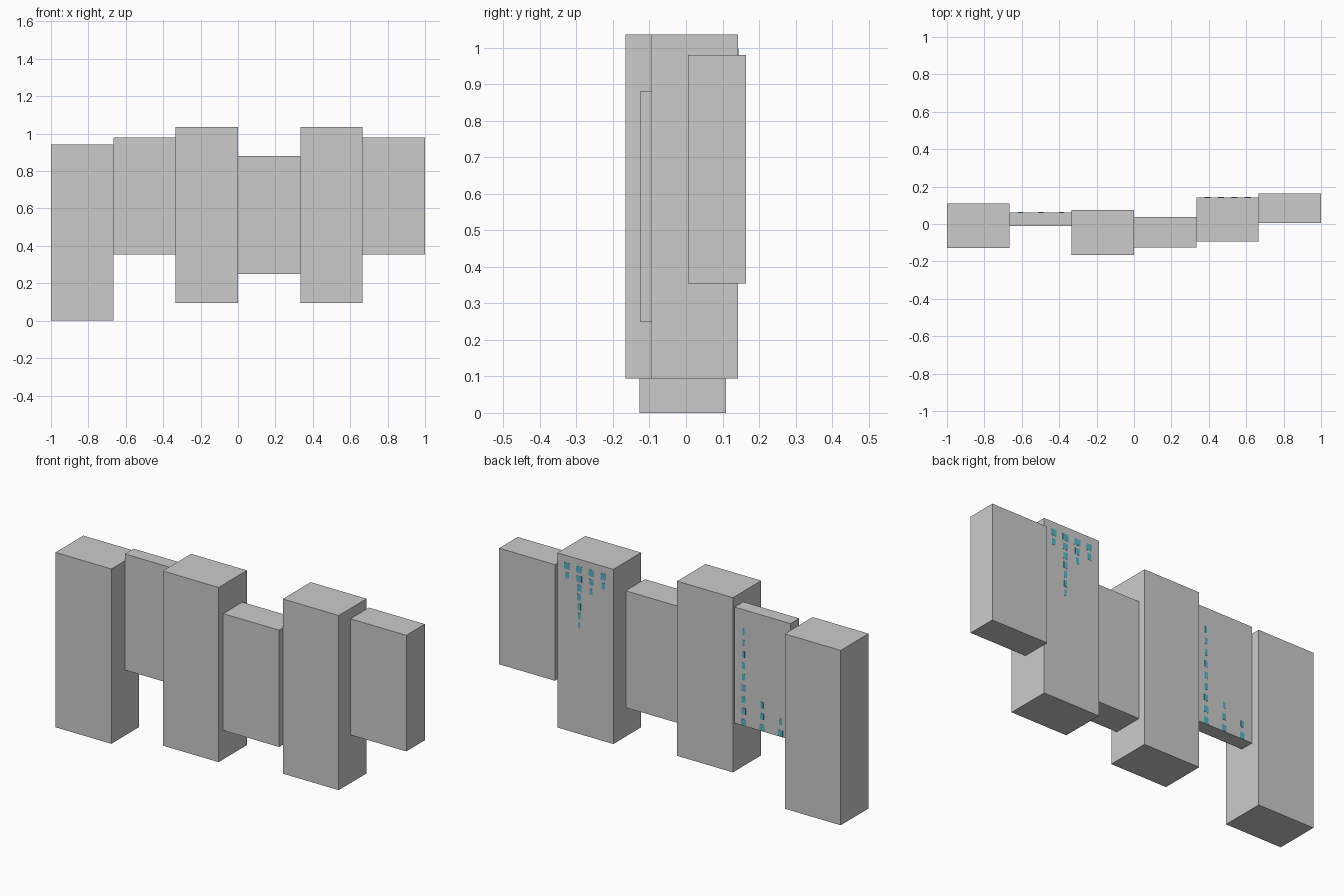
import bpy, bmesh
from mathutils import Matrix, Vector

if "Cube" in bpy.data.objects:
    bpy.data.objects.remove(bpy.data.objects["Cube"])


def add_box(bm, lo, hi):
    lo, hi = Vector(lo), Vector(hi)
    mat = Matrix.Translation((lo + hi) / 2) @ Matrix.Diagonal((*(hi - lo), 1))
    bmesh.ops.create_cube(bm, size=1, matrix=mat)


def make_object(name, boxes, material=None):
    bm = bmesh.new()
    for lo, hi in boxes:
        add_box(bm, lo, hi)
    mesh = bpy.data.meshes.new(name)
    bm.to_mesh(mesh)
    bm.free()
    obj = bpy.data.objects.new(name, mesh)
    bpy.context.collection.objects.link(obj)
    if material:
        mesh.materials.append(material)
    return obj


# Tall towers alternate with shorter wall slabs along x: y range, z range
W = 1 / 3
blocks = [
    ("tower_left", -0.127, 0.11, 0.0, 0.943),
    ("slab_left", -0.012, 0.062, 0.354, 0.98),
    ("tower_middle", -0.165, 0.076, 0.094, 1.036),
    ("slab_middle", -0.126, 0.037, 0.25, 0.88),
    ("tower_right", -0.094, 0.143, 0.094, 1.036),
    ("slab_right", 0.006, 0.164, 0.354, 0.98),
]
for i, (name, y0, y1, z0, z1) in enumerate(blocks):
    make_object(name, [((-1 + i * W, y0, z0), (-1 + (i + 1) * W, y1, z1))])

teal = bpy.data.materials.new("teal_glass")
teal.diffuse_color = (0.1, 0.45, 0.55, 1)
teal.use_nodes = True
teal.node_tree.nodes["Principled BSDF"].inputs["Base Color"].default_value = teal.diffuse_color


def window(x, y, z, w, h):
    return ((x - w / 2, y - 0.01, z - h / 2), (x + w / 2, y + 0.001, z + h / 2))


# Windows at the top of the right tower's back, shrinking downwards
tower_windows = []
for col, rows in enumerate((2, 7, 3, 2)):
    for r in range(rows):
        s = 1 - 0.75 * r / rows
        tower_windows.append(
            window(0.609 - col * 0.072, 0.143, 0.98 - r * 0.05, 0.034 * s, 0.034))
make_object("tower_windows", tower_windows, teal)

# Windows at the bottom of the left slab's back, shrinking upwards
slab_windows = []
for x, rows in ((-0.387, 9), (-0.497, 3), (-0.607, 2)):
    for r in range(rows):
        s = 1 - 0.7 * r / rows
        slab_windows.append(
            window(x, 0.062, 0.373 + r * 0.061, 0.028 * s, 0.034))
make_object("slab_windows", slab_windows, teal)
